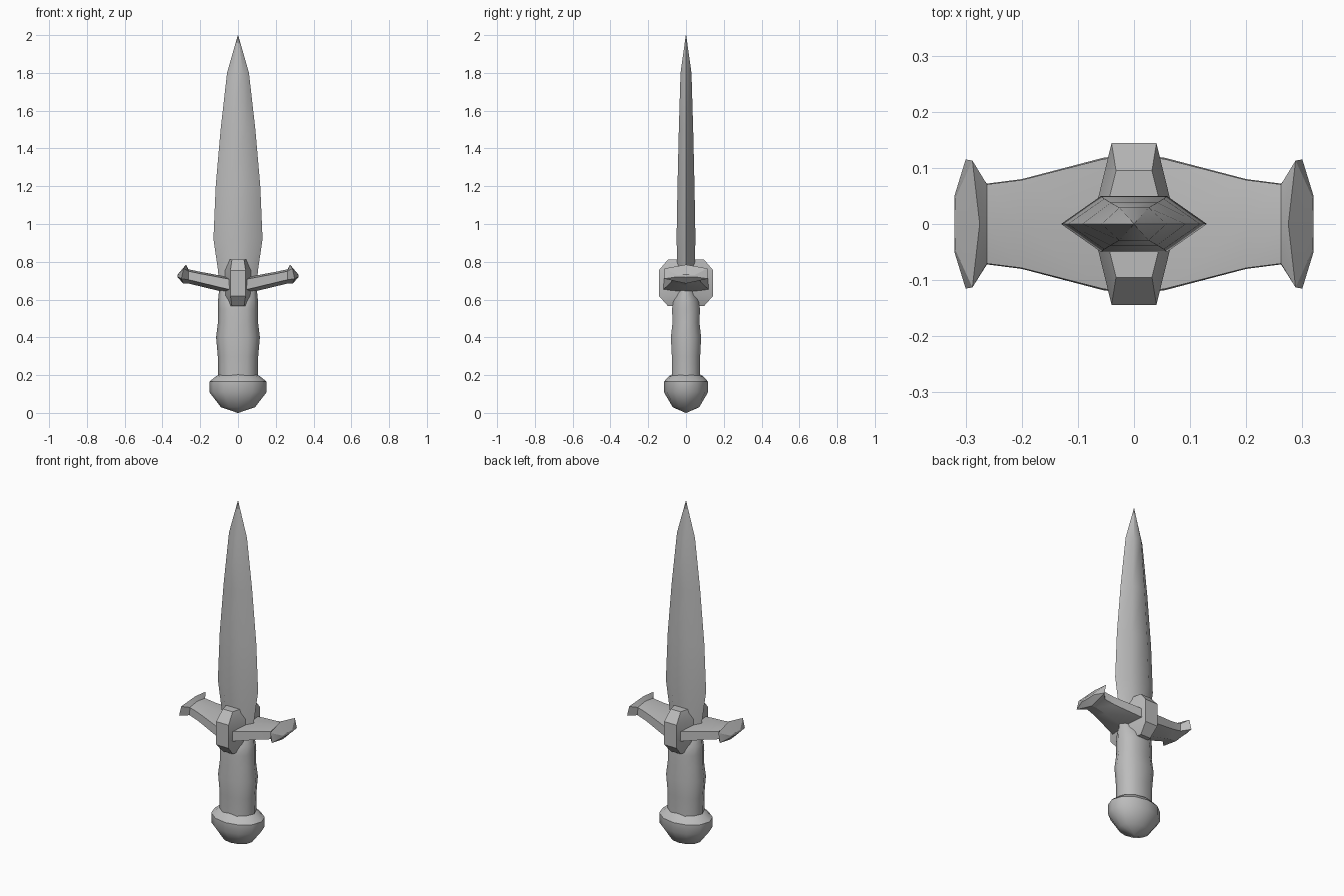
import bpy, bmesh, math

cube = bpy.data.objects.get("Cube")
if cube:
    bpy.data.objects.remove(cube, do_unlink=True)

steel = bpy.data.materials.new("grey_steel")
steel.use_nodes = True
GREY = (0.5, 0.5, 0.5, 1)
steel.diffuse_color = GREY
steel.node_tree.nodes["Principled BSDF"].inputs["Base Color"].default_value = GREY


def finish(bm, name, angle):
    """Turn a bmesh into a shaded object with the steel material."""
    bmesh.ops.remove_doubles(bm, verts=bm.verts, dist=0.0005)
    bmesh.ops.recalc_face_normals(bm, faces=bm.faces)
    mesh = bpy.data.meshes.new(name)
    bm.to_mesh(mesh)
    bm.free()
    mesh.materials.append(steel)
    obj = bpy.data.objects.new(name, mesh)
    bpy.context.collection.objects.link(obj)
    bpy.ops.object.select_all(action="DESELECT")
    obj.select_set(True)
    bpy.context.view_layer.objects.active = obj
    bpy.ops.object.shade_smooth_by_angle(angle=math.radians(angle))
    return obj


def loft(name, rings, angle):
    """Skin a list of equal-length rings and cap both ends."""
    bm = bmesh.new()
    loops = [[bm.verts.new(p) for p in ring] for ring in rings]
    n = len(loops[0])
    for a, b in zip(loops, loops[1:]):
        for i in range(n):
            j = (i + 1) % n
            bm.faces.new((a[i], a[j], b[j], b[i]))
    bm.faces.new(loops[0])
    bm.faces.new(loops[-1])
    return finish(bm, name, angle)


def stack(name, section, profile, angle):
    """Scale a unit cross-section up a profile of (z, half width, half depth)."""
    loft(name, [[(x * w, y * d, z) for x, y in section] for z, w, d in profile], angle)


def circle(n):
    return [(math.cos(math.tau * i / n), math.sin(math.tau * i / n)) for i in range(n)]


# Blade: flattened hexagon with sharp cutting edges
hexagon = [(1, 0), (0.45, 1), (-0.45, 1), (-1, 0), (-0.45, -1), (0.45, -1)]
stack("blade", hexagon, [
    (0.62, 0.10, 0.043), (0.75, 0.105, 0.045), (0.92, 0.13, 0.05), (1.2, 0.118, 0.045),
    (1.5, 0.092, 0.038), (1.8, 0.058, 0.029), (2.0, 0.001, 0.001)], 40)

# Grip: rounded front and back meeting in a side ridge
oval = [(1, 0), (0.82, 0.6), (0.45, 1), (-0.45, 1), (-0.82, 0.6),
        (-1, 0), (-0.82, -0.6), (-0.45, -1), (0.45, -1), (0.82, -0.6)]
stack("grip", oval, [
    (0.17, 0.105, 0.075), (0.3, 0.107, 0.075), (0.4, 0.116, 0.08), (0.48, 0.106, 0.071),
    (0.55, 0.106, 0.074), (0.6, 0.105, 0.065), (0.65, 0.10, 0.04)], 60)

# Pommel: faceted knob
stack("pommel", circle(12), [
    (0.0, 0.002, 0.002), (0.03, 0.09, 0.07), (0.11, 0.152, 0.117),
    (0.165, 0.152, 0.117), (0.195, 0.115, 0.09), (0.205, 0.09, 0.07)], 40)


# Crossguard: two rising arms with flared, bulging end caps
def guard_ring(x, d, top, bottom, crown, keel):
    return [(x, -d, bottom), (x, -d * 0.98, top), (x, 0, top + crown),
            (x, d * 0.98, top), (x, d, bottom), (x, 0, bottom - keel)]


arm = [guard_ring(*s) for s in [
    (0.0, 0.125, 0.70, 0.65, 0.01, 0.015), (0.055, 0.118, 0.71, 0.655, 0.01, 0.02),
    (0.2, 0.08, 0.737, 0.69, 0.01, 0.02), (0.262, 0.072, 0.75, 0.705, 0.01, 0.02)]]
arm.append([(0.30, -0.115, 0.71), (0.288, -0.113, 0.765), (0.275, 0, 0.785),
            (0.288, 0.113, 0.765), (0.30, 0.115, 0.71), (0.29, 0, 0.685)])
arm.append([(0.32, -0.05, 0.72), (0.319, -0.045, 0.73), (0.32, 0, 0.732),
            (0.319, 0.045, 0.73), (0.32, 0.05, 0.72), (0.32, 0, 0.718)])
for side, label in ((1, "left"), (-1, "right")):
    loft("guard_arm_" + label, [[(side * x, y, z) for x, y, z in r] for r in arm], 25)

# Bevelled lugs on the front and back of the guard
lug = [(0.032, 0.095, 0.812), (0.04, 0.144, 0.755), (0.04, 0.144, 0.62), (0.032, 0.095, 0.565),
       (0.048, 0.03, 0.812), (0.068, 0.03, 0.755), (0.068, 0.03, 0.62), (0.048, 0.03, 0.565)]
for side, label in ((-1, "front"), (1, "back")):
    bm = bmesh.new()
    for x, y, z in lug:
        for mirror in (1, -1):
            bm.verts.new((mirror * x, side * y, z))
    bmesh.ops.convex_hull(bm, input=bm.verts)
    finish(bm, "guard_lug_" + label, 20)
